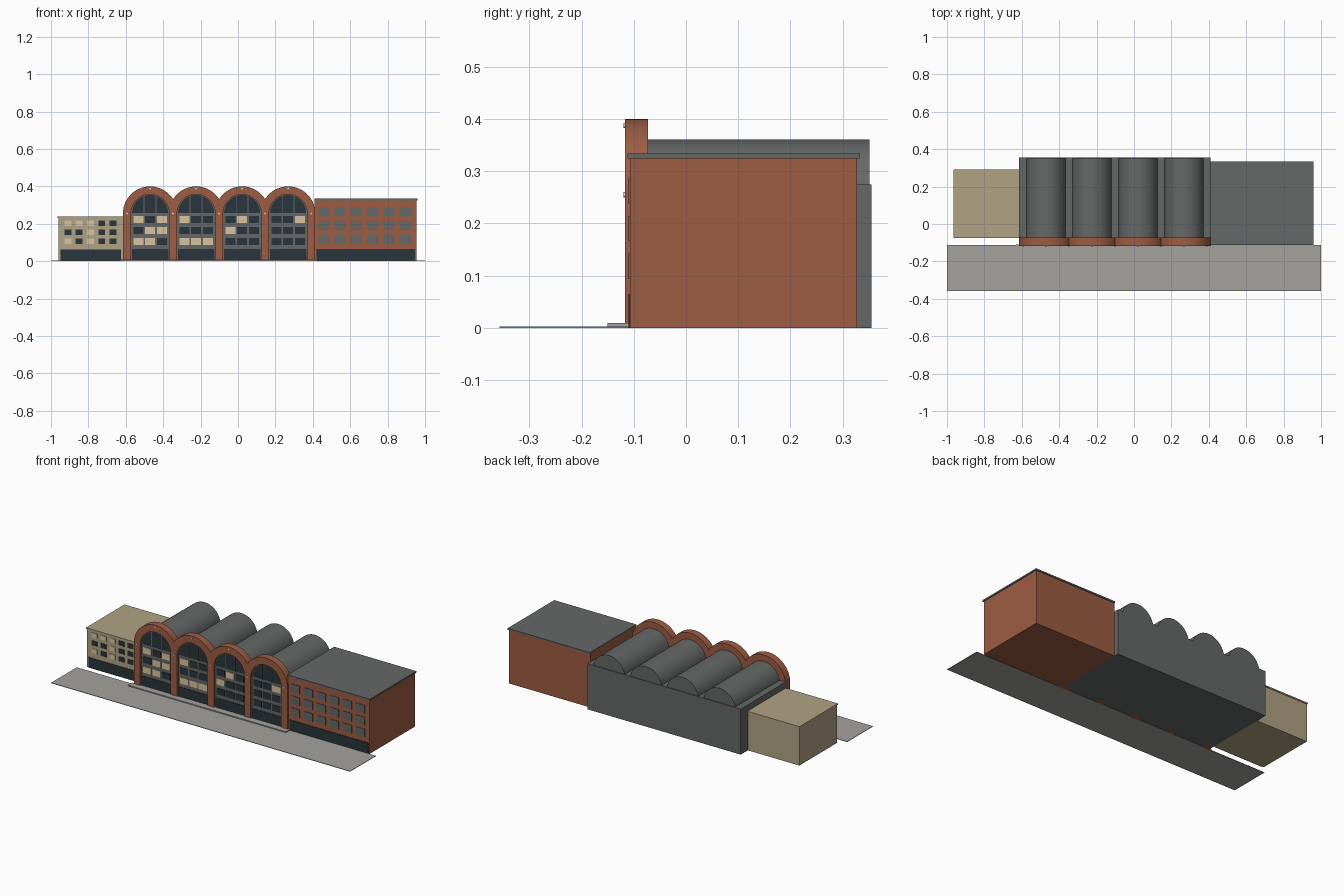
import bpy, bmesh
from math import pi, sin, cos, acos, asin, sqrt

if "Cube" in bpy.data.objects:
    bpy.data.objects.remove(bpy.data.objects["Cube"])


def material(name, rgb):
    m = bpy.data.materials.new(name)
    m.diffuse_color = (*rgb, 1)
    m.use_nodes = True
    m.node_tree.nodes["Principled BSDF"].inputs["Base Color"].default_value = m.diffuse_color
    return m


BRICK = material("brick", (0.34, 0.11, 0.058))
GREY = material("slate_grey", (0.13, 0.14, 0.137))
STONE = material("tan_stone", (0.44, 0.36, 0.23))
GLASS = material("dark_glass", (0.022, 0.036, 0.045))
LIT = material("lit_glass", (0.70, 0.55, 0.36))
PAVE = material("paving", (0.37, 0.36, 0.345))
PALE = material("pale_trim", (0.65, 0.62, 0.58))


def finish(name, bm, mat, smooth=False):
    bmesh.ops.recalc_face_normals(bm, faces=bm.faces)
    me = bpy.data.meshes.new(name)
    bm.to_mesh(me)
    bm.free()
    ob = bpy.data.objects.new(name, me)
    bpy.context.collection.objects.link(ob)
    me.materials.append(mat)
    if smooth:
        bpy.ops.object.select_all(action='DESELECT')
        bpy.context.view_layer.objects.active = ob
        ob.select_set(True)
        bpy.ops.object.shade_smooth_by_angle()
    return ob


def boxes(name, spans, mat):
    """One object from boxes given as (x0, x1, y0, y1, z0, z1)."""
    bm = bmesh.new()
    for x0, x1, y0, y1, z0, z1 in spans:
        for v in bmesh.ops.create_cube(bm, size=1)['verts']:
            v.co.x = x1 if v.co.x > 0 else x0
            v.co.y = y1 if v.co.y > 0 else y0
            v.co.z = z1 if v.co.z > 0 else z0
    return finish(name, bm, mat)


def extrude(name, outline, y0, y1, mat, smooth=False):
    """Extrude an x-z outline along y."""
    bm = bmesh.new()
    f = bm.faces.new([bm.verts.new((x, y0, z)) for x, z in outline])
    r = bmesh.ops.extrude_face_region(bm, geom=[f])
    for v in r['geom']:
        if isinstance(v, bmesh.types.BMVert):
            v.co.y = y1
    return finish(name, bm, mat, smooth)


def arc(cx, cz, r, a0, a1, n):
    return [(cx + r * cos(a0 + (a1 - a0) * i / n), cz + r * sin(a0 + (a1 - a0) * i / n))
            for i in range(n + 1)]


def window_grid(name, xs, zs, w, h, y0, y1, lit):
    """Dark and lit panes; lit holds (row, column) pairs."""
    groups = {False: [], True: []}
    for r, z in enumerate(zs):
        for c, x in enumerate(xs):
            groups[(r, c) in lit].append((x - w / 2, x + w / 2, y0, y1, z - h / 2, z + h / 2))
    if groups[False]:
        boxes(name + "_dark", groups[False], GLASS)
    if groups[True]:
        boxes(name + "_lit", groups[True], LIT)


STEP, SPRING, R_OUT, R_IN = 0.246, 0.255, 0.145, 0.102
CENTRES = [-0.47 + STEP * i for i in range(4)]

# Pavement and doorstep
boxes("pavement", [(-1, 1, -0.357, -0.112, 0, 0.003)], PAVE)
boxes("front_step", [(-0.63, 0.425, -0.15, -0.11, 0, 0.009)], PAVE)

# Brick arcade: overlapping outer arches, openings down to the ground
cut = acos(STEP / 2 / R_OUT)
outline = [(CENTRES[0] - R_OUT, 0)]
for i, cx in enumerate(CENTRES):
    pts = arc(cx, SPRING, R_OUT, pi if i == 0 else pi - cut, 0 if i == 3 else cut, 32)
    outline += pts if i == 0 else pts[1:] if i < 4 else pts
outline.append((CENTRES[3] + R_OUT, 0))
for cx in reversed(CENTRES):
    outline += [(cx + R_IN, 0)] + arc(cx, SPRING, R_IN, 0, pi, 32) + [(cx - R_IN, 0)]
extrude("brick_arcade", outline, -0.117, -0.073, BRICK, True)

# Hall body and barrel vaults
boxes("hall_body", [(-0.615, 0.41, -0.075, 0.356, 0, 0.275)], GREY)
for i, cx in enumerate(CENTRES):
    extrude(f"barrel_vault_{i + 1}", arc(cx, 0.254, 0.107, 0, pi, 32), -0.075, 0.352, GREY, True)

# Bay infill: panel, fanlight, glazing bars, panes, shopfront
lit_panes = [{(0, 2), (1, 1), (1, 2), (2, 0), (2, 1), (0, 0)} - {(0, 0), (2, 0)} | {(0, 0), (2, 0)},
             {(0, 0), (2, 0), (2, 1), (2, 2)},
             {(0, 1), (1, 0)},
             {(0, 2)}]
lit_panes[0] = {(0, 0), (0, 2), (1, 1), (1, 2), (2, 0), (2, 1)}
for i, cx in enumerate(CENTRES):
    n = f"bay_{i + 1}"
    panel = [(cx + R_IN, 0)] + arc(cx, SPRING, R_IN, 0, pi, 32) + [(cx - R_IN, 0)]
    extrude(n + "_panel", panel, -0.104, -0.074, GREY)
    extrude(n + "_fanlight", arc(cx, 0.258, 0.096, 0, pi, 32), -0.106, -0.103, GLASS)
    bars = []
    for dx in (-0.032, 0.032):
        top = 0.258 + sqrt(0.096 ** 2 - dx ** 2)
        bars.append((cx + dx - 0.002, cx + dx + 0.002, -0.109, -0.103, 0.256, top))
    boxes(n + "_glazing_bars", bars, GREY)
    window_grid(n + "_panes", [cx - 0.063, cx, cx + 0.063], [0.223, 0.165, 0.106],
                0.054, 0.038, -0.107, -0.103, lit_panes[i])
    boxes(n + "_shopfront", [(cx - 0.098, cx + 0.098, -0.107, -0.103, 0, 0.065)], GLASS)

# Small round lamps at crowns and pier heads
spots = [(cx, 0.388) for cx in CENTRES]
spots += [(CENTRES[0] - STEP / 2 + STEP * i, 0.255) for i in range(5)]
for i, (x, z) in enumerate(spots):
    extrude(f"wall_lamp_{i + 1}", arc(x, z, 0.005, 0, 2 * pi * 11 / 12, 11), -0.12, -0.116, PALE)

# Brick side wing
boxes("brick_wing", [(0.41, 0.955, -0.107, 0.328, 0, 0.325)], BRICK)
boxes("brick_wing_roof", [(0.41, 0.96, -0.112, 0.333, 0.325, 0.334)], GREY)
boxes("brick_wing_shopfront", [(0.42, 0.947, -0.11, -0.106, 0, 0.065)], GLASS)
cols = [0.46 + 0.0868 * i for i in range(6)]
boxes("brick_wing_windows", [(x - 0.03, x + 0.03, -0.11, -0.106, z - 0.024, z + 0.024)
                             for x in cols for z in (0.262, 0.19, 0.118)], GREY)

# Tan side wing
boxes("tan_wing", [(-0.96, -0.615, -0.07, 0.288, 0, 0.23)], STONE)
boxes("tan_wing_roof", [(-0.964, -0.615, -0.075, 0.292, 0.23, 0.238)], STONE)
boxes("tan_wing_shopfront", [(-0.95, -0.625, -0.073, -0.069, 0, 0.062)], GLASS)
window_grid("tan_wing_panes", [-0.91 + 0.0605 * i for i in range(5)], [0.203, 0.155, 0.107],
            0.037, 0.028, -0.073, -0.069,
            {(0, 0), (0, 1), (0, 2), (1, 2), (2, 0), (2, 2)})
